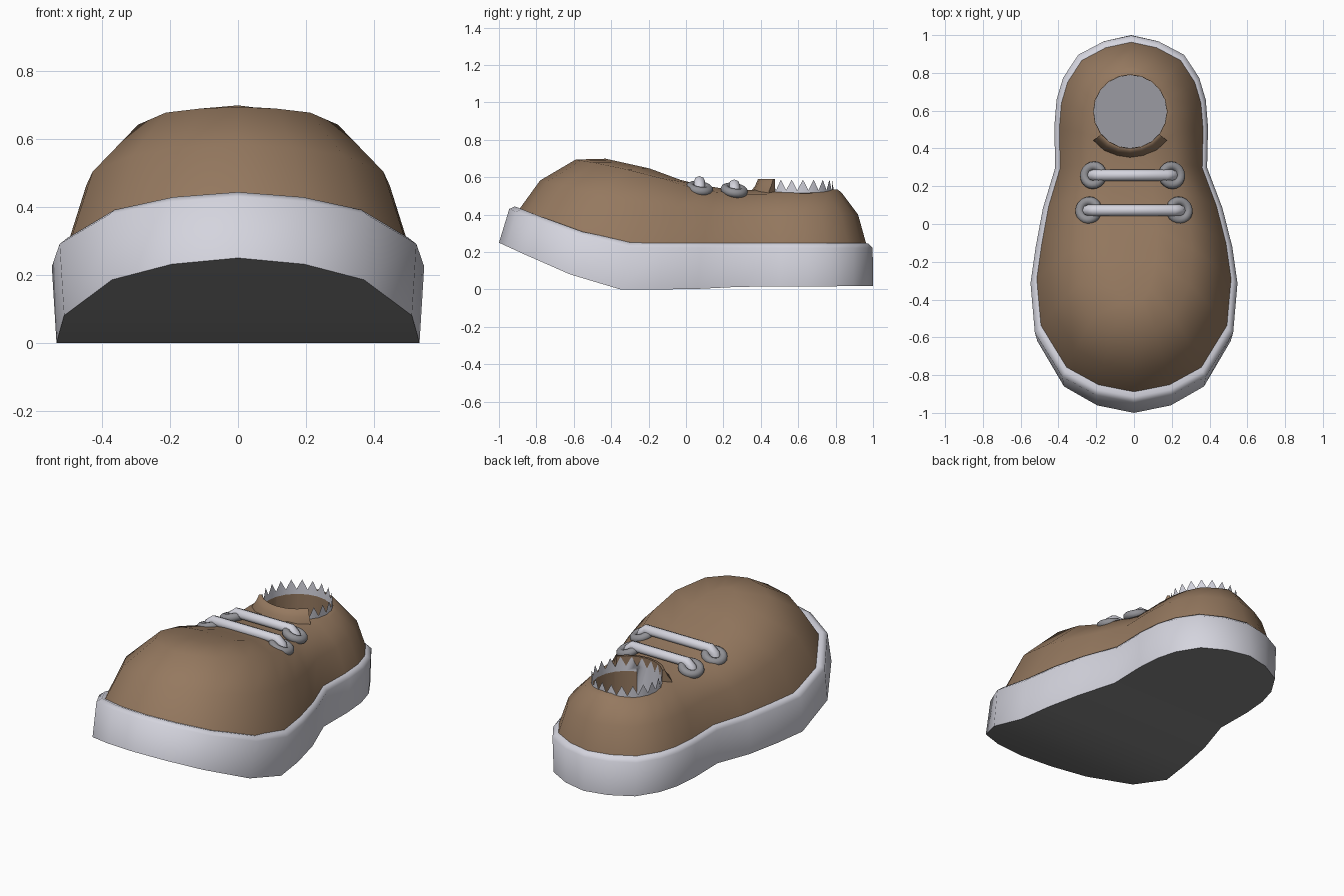
import bpy, bmesh, math
from mathutils import Vector

if "Cube" in bpy.data.objects:
    bpy.data.objects.remove(bpy.data.objects["Cube"])


def material(name, c):
    m = bpy.data.materials.new(name)
    m.diffuse_color = (*c, 1)
    m.use_nodes = True
    m.node_tree.nodes["Principled BSDF"].inputs["Base Color"].default_value = m.diffuse_color
    return m


BROWN = material("brown leather", (0.30, 0.19, 0.115))
PALE = material("pale rubber", (0.66, 0.66, 0.73))
TREAD = material("grey tread", (0.235, 0.235, 0.235))
INSOLE = material("insole grey", (0.33, 0.33, 0.36))
GREY = material("eyelet grey", (0.28, 0.28, 0.30))

# half widths of the sole from toe to heel
HALF = [(-0.96, .2), (-0.86, .38), (-0.62, .525), (-0.35, .548), (-0.15, .52), (0.06, .475),
        (0.28, .402), (0.5, .407), (0.65, .395), (0.77, .36), (0.895, .28), (0.968, .145)]
OUTLINE = ([(0, -1)] + [(w, y) for y, w in HALF] + [(0, 1)]
           + [(-w, y) for y, w in reversed(HALF)])
N = len(OUTLINE)

SOLE_BOTTOM = [(-1, .25), (-.65, .09), (-.36, 0), (0, 0), (.3, .015), (1, .018)]
SOLE_TOP = [(-1, .475), (-.93, .45), (-.74, .375), (-.53, .30), (-.35, .25), (1, .247)]
CREST = [(-1, .80), (-.78, .76), (-.58, .73), (-.45, .71), (-.2, .655), (0, .58),
         (.2, .54), (.34, .535), (1, .542)]
HOLE = Vector((-0.02, 0.595))
R = 0.195


def interp(table, y):
    y = max(table[0][0], min(table[-1][0], y))
    for (a, p), (b, q) in zip(table, table[1:]):
        if y <= b:
            return p + (q - p) * (y - a) / (b - a)


def ring(sx, front, rear, height):
    pts = []
    for x, y in OUTLINE:
        yy = front + (y + 1) / 2 * (rear - front)
        shift = -0.015 * max(0, min(1, (yy + 0.1) / 0.4))
        pts.append((x * sx + shift, yy, height(yy)))
    return pts


def finish(bm, name, mats, angle=40):
    bmesh.ops.recalc_face_normals(bm, faces=bm.faces[:])
    me = bpy.data.meshes.new(name)
    bm.to_mesh(me)
    bm.free()
    for m in mats:
        me.materials.append(m)
    ob = bpy.data.objects.new(name, me)
    bpy.context.collection.objects.link(ob)
    smooth(me, angle)
    return ob


def smooth(me, angle):
    me.shade_smooth()
    me.set_sharp_from_angle(angle=math.radians(angle))


def loft(rings, name, mats, angle=40):
    """Stack rings and close both ends with left-to-right strips."""
    bm = bmesh.new()
    vs = [[bm.verts.new(p) for p in r] for r in rings]
    for a, b in zip(vs, vs[1:]):
        for i in range(N):
            j = (i + 1) % N
            bm.faces.new((a[i], a[j], b[j], b[i]))
    for k, r in enumerate((vs[0], vs[-1])):
        for i in range(N // 2):
            quad = [r[i], r[i + 1], r[(N - i - 1) % N], r[(N - i) % N]]
            f = bm.faces.new(list(dict.fromkeys(quad)))
            if k == 0 and len(mats) > 1:
                f.material_index = 1
    return finish(bm, name, mats, angle)


# sole with grey tread underneath
loft([ring(.975, -1, 1, lambda y: interp(SOLE_BOTTOM, y)),
      ring(1.0, -.945, .998, lambda y: interp(SOLE_TOP, y) - .025),
      ring(.955, -.915, .972, lambda y: interp(SOLE_TOP, y)),
      ring(.90, -.85, .93, lambda y: interp(SOLE_TOP, y))], "sole", [PALE, TREAD], 62)


# leather upper
def level(f):
    return lambda y: interp(SOLE_TOP, y) * (1 - f) + interp(CREST, y) * f


upper = loft([ring(.945, -.895, .966, lambda y: interp(SOLE_TOP, y) - .012),
              ring(.815, -.78, .92, level(.52)),
              ring(.56, -.59, .835, level(.91)),
              ring(.22, -.43, .81, level(.985))], "upper", [BROWN])

# foot opening cut into the upper
bm = bmesh.new()
bmesh.ops.create_cone(bm, cap_ends=True, segments=20, radius1=R, radius2=R, depth=.7)
bmesh.ops.translate(bm, verts=bm.verts, vec=(HOLE.x, HOLE.y, .63))
cutter = finish(bm, "opening_cutter", [BROWN])
cutter.hide_render = True
mod = upper.modifiers.new("opening", 'BOOLEAN')
mod.operation = 'DIFFERENCE'
mod.solver = 'EXACT'
mod.object = cutter
bpy.context.view_layer.objects.active = upper
bpy.ops.object.modifier_apply(modifier=mod.name)
bpy.data.objects.remove(cutter)
smooth(upper.data, 50)


def polar(r, a, z):
    return (HOLE.x + r * math.cos(a), HOLE.y + r * math.sin(a), z)


# insole at the bottom of the opening
bm = bmesh.new()
bm.faces.new([bm.verts.new(polar(R - .001, math.tau * i / 20, .285)) for i in range(20)])
finish(bm, "insole", [INSOLE])

# jagged rim round the opening, reaching down as a lining at the front
bm = bmesh.new()
for i in range(20):
    a, b = math.tau * i / 20, math.tau * (i + 1) / 20
    low = .29 if 11 <= i <= 15 else .5
    p = [polar(R - .002, a, low), polar(R - .002, b, low), polar(R - .002, b, .53),
         polar(R - .002, (a + b) / 2, .587), polar(R - .002, a, .53)]
    bm.faces.new([bm.verts.new(q) for q in p])
bmesh.ops.remove_doubles(bm, verts=bm.verts, dist=.0005)
finish(bm, "jagged_rim", [PALE])

# tongue lip in front of the opening
SECTION = [(R, .48), (R, .59), (R + .015, .59), (R + .03, .555), (R + .052, .525), (R + .055, .48)]
bm = bmesh.new()
prev = first = None
for i in range(7):
    a = math.radians(218 + i * 104 / 6)
    sec = [bm.verts.new(polar(r, a, z)) for r, z in SECTION]
    if prev:
        for k in range(6):
            bm.faces.new((prev[k], prev[(k + 1) % 6], sec[(k + 1) % 6], sec[k]))
    else:
        first = sec
    prev = sec
bm.faces.new(first)
bm.faces.new(prev)
finish(bm, "tongue", [BROWN], 75)


# eyelets and laces
def lace(y, left, right, z_eye, z_lace, n):
    for side, x in (("left", left), ("right", right)):
        bpy.ops.mesh.primitive_torus_add(
            major_radius=.05, minor_radius=.024, major_segments=20, minor_segments=10,
            location=(x, y, z_eye),
            rotation=(math.radians(-9), math.radians(18 if x > 0 else -18), 0))
        ob = bpy.context.object
        ob.name = f"eyelet_{side}_{n}"
        ob.data.materials.append(GREY)
        smooth(ob.data, 60)
    cu = bpy.data.curves.new(f"lace_{n}", 'CURVE')
    cu.dimensions = '3D'
    cu.bevel_depth = .03
    cu.bevel_resolution = 2
    cu.use_fill_caps = True
    sp = cu.splines.new('POLY')
    path = [(left - .01, z_eye - .03), (left, z_lace - .025), (left + .03, z_lace),
            (right - .03, z_lace), (right, z_lace - .025), (right + .01, z_eye - .03)]
    sp.points.add(len(path) - 1)
    for p, (x, z) in zip(sp.points, path):
        p.co = (x, y, z, 1)
    sp.use_smooth = True
    cu.materials.append(PALE)
    bpy.context.collection.objects.link(bpy.data.objects.new(f"lace_{n}", cu))


lace(.072, -.24, .24, .54, .578, 1)
lace(.258, -.215, .2, .53, .56, 2)
